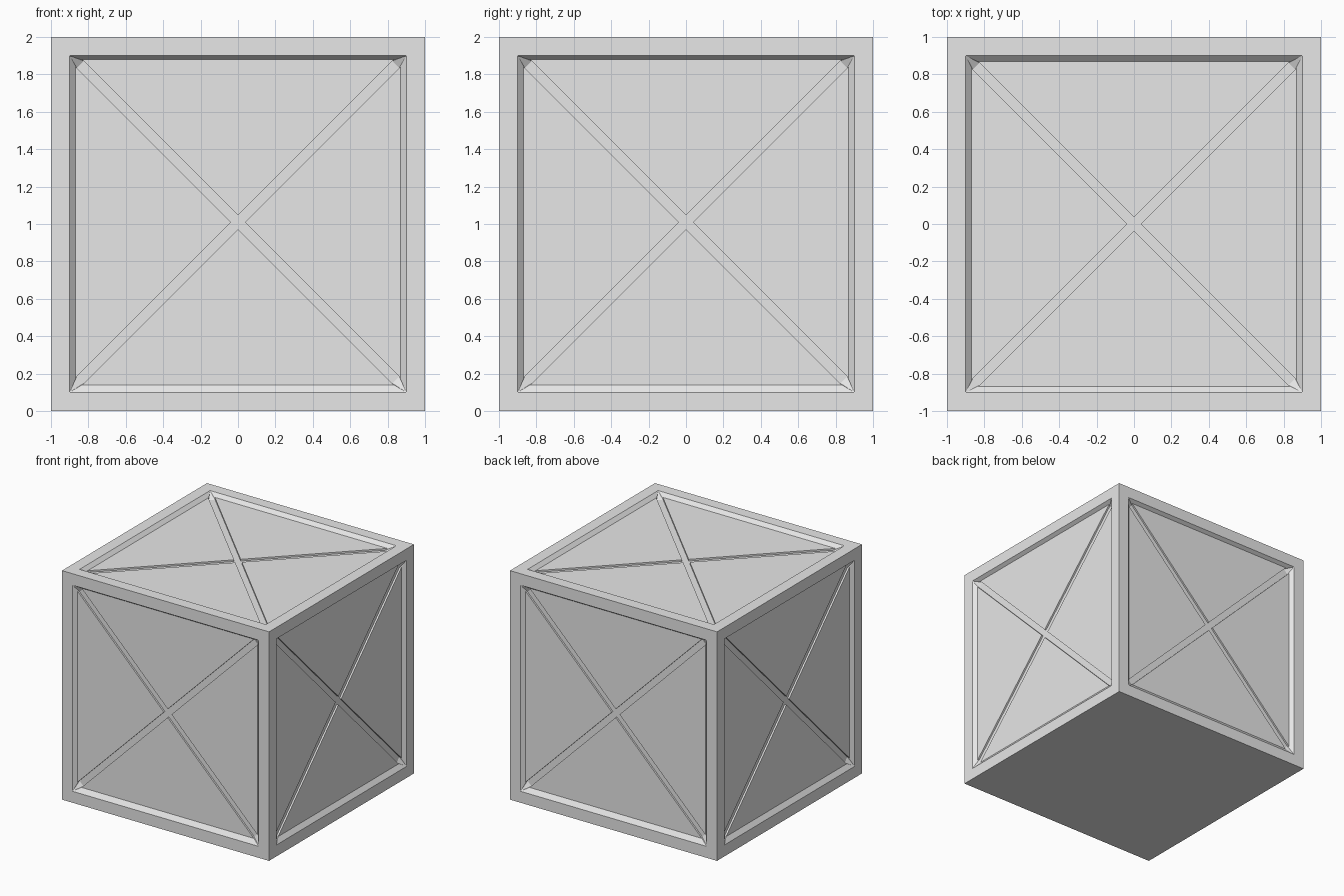
import bpy, bmesh
from math import pi
from mathutils import Matrix, Vector

cube = bpy.data.objects.get("Cube")
if cube:
    bpy.data.objects.remove(cube, do_unlink=True)

HOLE = 0.9         # half width of the opening in the frame
PANEL = 0.87       # half width of the sunken panel
SLOT = 0.037       # half width of the diagonal groove, along the panel edge
TUCK = 0.008       # how far the groove end sits inside the panel edge
PANEL_DEPTH = 0.03
GROOVE_DEPTH = 0.045


def add_face(bm, points):
    return bm.faces.new([bm.verts.new(p) for p in points])


def add_crate_side(bm, place, shift):
    """Frame, sloped rim, four panel triangles and crossed grooves, facing local +z."""
    def point(x, y, depth, turn, offset=0.0):
        p = Matrix.Rotation(turn * pi / 2, 3, 'Z') @ Vector((x, y, 1 - depth))
        p.y += offset
        return place @ p

    floor, ends = [], []
    for k in range(4):
        outer = [point(s, -1, 0, k) for s in (-1, 1)]
        hole = [point(s * HOLE, -HOLE, 0, k) for s in (-1, 1)]
        a, b = [point(s * (PANEL - SLOT), -PANEL, PANEL_DEPTH, k, shift) for s in (-1, 1)]
        c = point(0, -SLOT, PANEL_DEPTH, k, shift)
        low_a, low_b = [point(s * (PANEL - SLOT - TUCK), -PANEL + TUCK, GROOVE_DEPTH, k, shift)
                        for s in (-1, 1)]
        low_c = point(0, -SLOT, GROOVE_DEPTH, k, shift)

        add_face(bm, (outer[0], outer[1], hole[1], hole[0]))   # frame
        add_face(bm, (hole[0], hole[1], b, a))                 # sloped rim
        add_face(bm, (a, b, c))                                # panel
        add_face(bm, (a, c, low_c, low_a))                     # groove walls
        add_face(bm, (c, b, low_b, low_c))
        add_face(bm, (hole[0], a, low_a))                      # groove ends
        add_face(bm, (hole[1], low_b, b))
        floor += [low_a, low_c, low_b]
        ends.append((hole[0], low_a, low_b))

    # sloped corner facets and the groove floor
    for k in range(4):
        add_face(bm, (ends[k][0], ends[k][1], ends[k - 1][2]))
    add_face(bm, floor)


grey = bpy.data.materials.new("light_grey")
grey.use_nodes = True
grey.diffuse_color = (0.8, 0.8, 0.8, 1)
grey.node_tree.nodes["Principled BSDF"].inputs["Base Color"].default_value = (0.8, 0.8, 0.8, 1)

bm = bmesh.new()
# four upright sides
upright = Matrix.Rotation(pi / 2, 3, 'X')
for i in range(4):
    add_crate_side(bm, Matrix.Rotation(i * pi / 2, 3, 'Z') @ upright, 0.01)
# lid
add_crate_side(bm, Matrix.Identity(3), 0.0)
# plain base
add_face(bm, [(-1, -1, -1), (-1, 1, -1), (1, 1, -1), (1, -1, -1)])

bmesh.ops.remove_doubles(bm, verts=bm.verts, dist=0.0005)
bmesh.ops.recalc_face_normals(bm, faces=bm.faces)
bmesh.ops.translate(bm, verts=bm.verts, vec=(0, 0, 1))

mesh = bpy.data.meshes.new("crate")
bm.to_mesh(mesh)
bm.free()
mesh.materials.append(grey)
crate = bpy.data.objects.new("crate", mesh)
bpy.context.collection.objects.link(crate)
